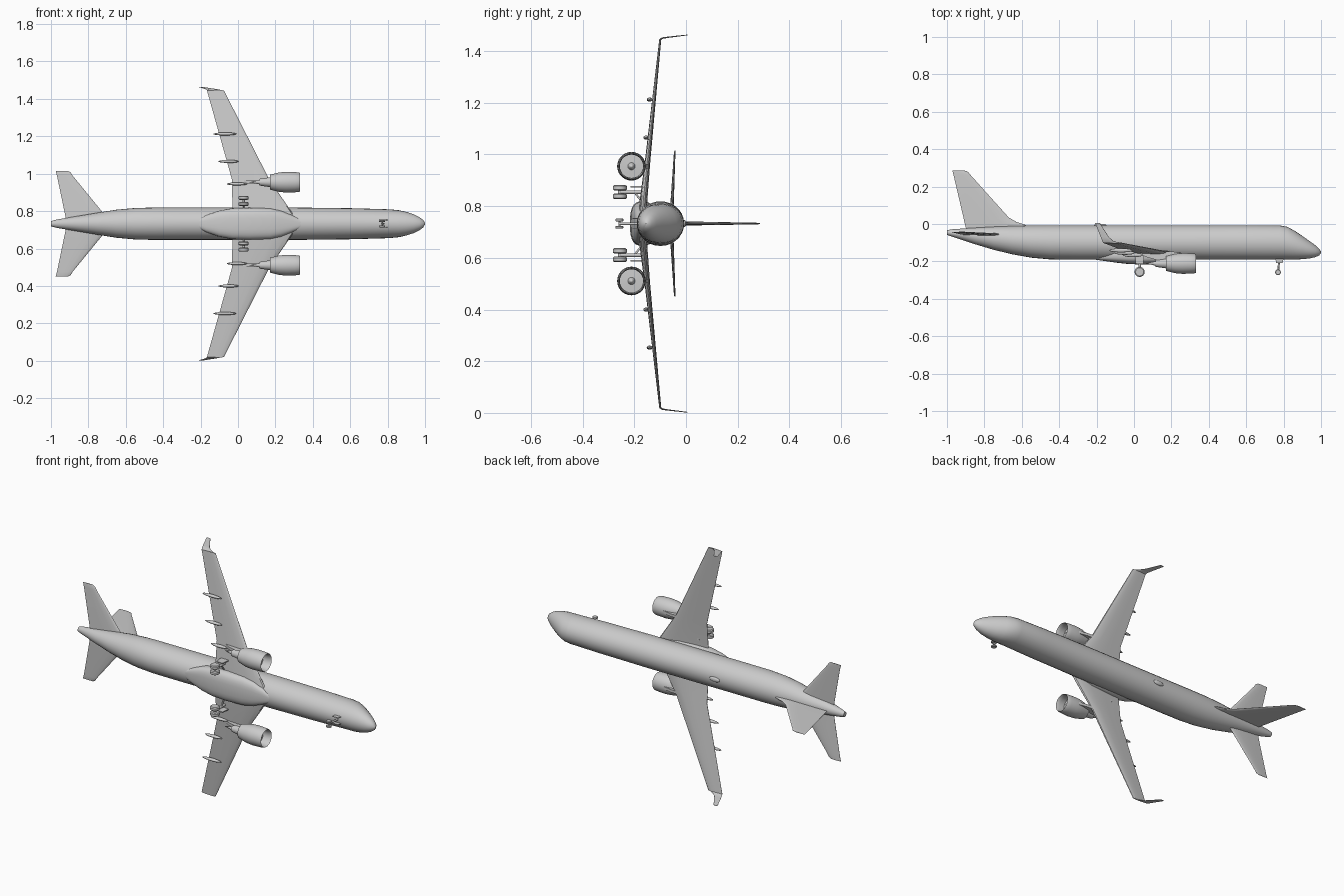
import bpy, bmesh, math
from mathutils import Vector

if "Cube" in bpy.data.objects:
    bpy.data.objects.remove(bpy.data.objects["Cube"])

C = 0.7325   # centre plane: nose +x, roof +y, wings spread along z
grey = bpy.data.materials.new("light_grey")
grey.diffuse_color = (0.6, 0.6, 0.6, 1)
grey.use_nodes = True
grey.node_tree.nodes["Principled BSDF"].inputs["Base Color"].default_value = grey.diffuse_color


def finish(name, bm, angle=35):
    bmesh.ops.remove_doubles(bm, verts=bm.verts, dist=1e-6)
    bmesh.ops.recalc_face_normals(bm, faces=bm.faces)
    mesh = bpy.data.meshes.new(name)
    bm.to_mesh(mesh)
    bm.free()
    ob = bpy.data.objects.new(name, mesh)
    bpy.context.collection.objects.link(ob)
    mesh.materials.append(grey)
    bpy.ops.object.select_all(action='DESELECT')
    ob.select_set(True)
    bpy.context.view_layer.objects.active = ob
    bpy.ops.object.shade_smooth_by_angle(angle=math.radians(angle))
    return ob


def loft(name, rings, angle=35, caps=True):
    """Skin closed rings of equal length."""
    bm = bmesh.new()
    vs = [[bm.verts.new(p) for p in r] for r in rings]
    n = len(rings[0])
    for a, b in zip(vs, vs[1:]):
        for i in range(n):
            bm.faces.new((a[i], a[(i + 1) % n], b[(i + 1) % n], b[i]))
    if caps:
        bm.faces.new(vs[0])
        bm.faces.new(vs[-1])
    return finish(name, bm, angle)


def oval(x, top, bottom, half, power=2, n=28):
    """Rounded cross-section at station x."""
    ring = []
    for i in range(n):
        a = 2 * math.pi * i / n
        c, s = math.cos(a), math.sin(a)
        c = math.copysign(abs(c) ** (2 / power), c)
        s = math.copysign(abs(s) ** (2 / power), s)
        ring.append((x, (top + bottom) / 2 + (top - bottom) / 2 * s, C + half * c))
    return ring


FOIL = [(0, 0), (.02, .22), (.1, .42), (.3, .52), (.6, .36), (1, .04),
        (1, -.04), (.6, -.28), (.3, -.45), (.1, -.36), (.02, -.2)]


def foil(le, te, y, z, t, normal):
    """Aerofoil section, thickness t along normal."""
    return [Vector((le + (te - le) * f, y, z)) + Vector(normal) * t * h for f, h in FOIL]


def lathe(name, profile, x, y, z, n=28):
    """Turn (x, radius) points around an x axis line."""
    rings = [[(x + px, y + r * math.sin(2 * math.pi * i / n), z + r * math.cos(2 * math.pi * i / n))
              for i in range(n)] for px, r in profile]
    return loft(name, rings, caps=False)


def rod(name, a, b, r, n=14):
    """Cylinder from a to b."""
    a, b = Vector(a), Vector(b)
    d = b - a
    q = d.to_track_quat('Z', 'Y')
    rings = [[p + q @ Vector((r * math.cos(2 * math.pi * i / n), r * math.sin(2 * math.pi * i / n), 0))
              for i in range(n)] for p in (a, b)]
    return loft(name, rings)


def wheel(name, x, y, z, r, w):
    """Tyre with rounded shoulders, axle along z."""
    n = 20
    prof = [(-.5, .45), (-.5, .8), (-.3, 1), (.3, 1), (.5, .8), (.5, .45)]
    return loft(name, [[(x + r * k * math.cos(2 * math.pi * i / n), y + r * k * math.sin(2 * math.pi * i / n), z + w * h)
                        for i in range(n)] for h, k in prof])


def plate(name, pts, z, t):
    """Flat x-y outline with thickness along z."""
    return loft(name, [[(x, y, z + d) for x, y in pts] for d in (-t / 2, t / 2)])


def blob(name, loc, size):
    bm = bmesh.new()
    bmesh.ops.create_uvsphere(bm, u_segments=16, v_segments=10, radius=1)
    for v in bm.verts:
        v.co = Vector([l + c * s for l, c, s in zip(loc, v.co, size)])
    return finish(name, bm, 60)


# Fuselage: x, roof, floor, half width
body = [(-1, -.033, -.058, .014), (-.97, -.028, -.068, .022), (-.85, -.02, -.108, .042),
        (-.75, -.014, -.138, .059), (-.65, -.01, -.162, .075), (-.55, -.008, -.18, .084),
        (-.45, -.007, -.189, .0865), (-.3, -.007, -.191, .0865), (.3, -.007, -.191, .0865),
        (.6, -.007, -.191, .083), (.78, -.008, -.19, .078), (.82, -.015, -.19, .076),
        (.86, -.037, -.19, .072), (.9, -.064, -.188, .063), (.94, -.092, -.184, .050),
        (.97, -.114, -.177, .035), (.99, -.132, -.168, .02), (1, -.148, -.155, .004)]
loft("fuselage", [oval(*s) for s in body])

# Belly fairing
belly = [(-.24, -.17, -.186, .01), (-.17, -.15, -.196, .045), (-.1, -.13, -.206, .07),
         (-.03, -.12, -.214, .083), (.06, -.12, -.217, .086), (.17, -.12, -.214, .083),
         (.23, -.13, -.207, .07), (.29, -.15, -.198, .045), (.35, -.17, -.188, .014)]
loft("belly_fairing", [oval(*s, power=2.8) for s in belly], 50)

# Antenna dome on the roof
blob("roof_dome", (-.18, -.008, C), (.035, .009, .014))

# Tail fin: y, leading x, trailing x, thickness
fin = [(-.03, -.53, -.897, .016), (-.005, -.58, -.903, .016), (.012, -.63, -.907, .015), (.035, -.67, -.912, .015),
       (.262, -.874, -.965, .007), (.279, -.888, -.969, .006), (.286, -.908, -.971, .003)]
loft("tail_fin", [foil(a, b, y, C, t, (0, 0, 1)) for y, a, b, t in fin])

for side, s in (("left", 1), ("right", -1)):
    # Wing: span, y, leading x, trailing x, thickness
    wing = [(0, -.172, .33, -.03, .034), (.085, -.166, .272, -.03, .031),
            (.235, -.15, .168, -.032, .022), (.712, -.1, -.075, -.166, .008)]
    loft(side + "_wing", [foil(a, b, y, C + s * o, t, (0, 1, 0)) for o, y, a, b, t in wing])
    # Upturned wing tip
    tip = [(.711, -.102, -.075, -.165, .007), (.718, -.09, -.112, -.17, .006),
           (.721, -.07, -.134, -.178, .005), (.73, .006, -.183, -.208, .003)]
    loft(side + "_winglet", [foil(a, b, y, C + s * o, t, (0, -.25, s)) for o, y, a, b, t in tip])
    # Tailplane
    tail = [(0, -.058, -.673, -.915, .016), (.065, -.055, -.727, -.928, .014),
            (.257, -.045, -.884, -.968, .007), (.275, -.044, -.895, -.973, .006), (.283, -.043, -.91, -.975, .003)]
    loft(side + "_tailplane", [foil(a, b, y, C + s * o, t, (0, 1, 0)) for o, y, a, b, t in tail])

    # Engine: spinner, fan, intake, cowl, nozzle and cone in one turned profile
    ez = C + s * .222
    lathe(side + "_engine", [(.306, 0), (.298, .007), (.282, .014), (.28, .045), (.31, .045), (.326, .047),
                             (.332, .0495), (.326, .052), (.305, .054), (.26, .0555), (.22, .052), (.172, .04),
                             (.174, .037), (.2, .035), (.2, .028), (.17, .026), (.115, .018),
                             (.117, .012), (.06, 0)], 0, -.211, ez)
    plate(side + "_pylon", [(.27, -.159), (.2, -.146), (.1, -.145), (.03, -.155),
                            (.06, -.175), (.13, -.195), (.2, -.18)], ez, .016)
    # Flap track fairings
    for i, (o, y, x, h) in enumerate([(.213, -.166, -.005, .055), (.333, -.154, -.05, .055), (.48, -.141, -.07, .062)]):
        blob(f"{side}_flap_fairing_{i + 1}", (x, y, C + s * o), (h, .011, .008))

    # Main landing gear
    gz = C + s * .122
    rod(side + "_main_strut", (.03, -.256, gz), (.03, -.155, gz), .007)
    rod(side + "_main_axle", (.03, -.256, gz - .025), (.03, -.256, gz + .025), .007)
    rod(side + "_side_brace", (.03, -.2, gz), (.03, -.16, C + s * .072), .004)
    for k in (-1, 1):
        wheel(f"{side}_main_wheel_{k + 2}", .03, -.256, gz + k * .0165, .027, .021)
    plate(side + "_gear_door", [(.005, -.165), (.055, -.165), (.05, -.215), (.01, -.215)], C + s * .143, .006)

    # Nose gear wheel and door
    wheel(side + "_nose_wheel", .77, -.258, C + s * .014, .0155, .011)
    plate(side + "_nose_door", [(.755, -.18), (.8, -.18), (.795, -.208), (.76, -.208)], C + s * .02, .003)

# Nose gear leg
rod("nose_strut", (.77, -.258, C), (.778, -.18, C), .005)
rod("nose_axle", (.77, -.258, C - .014), (.77, -.258, C + .014), .004)
